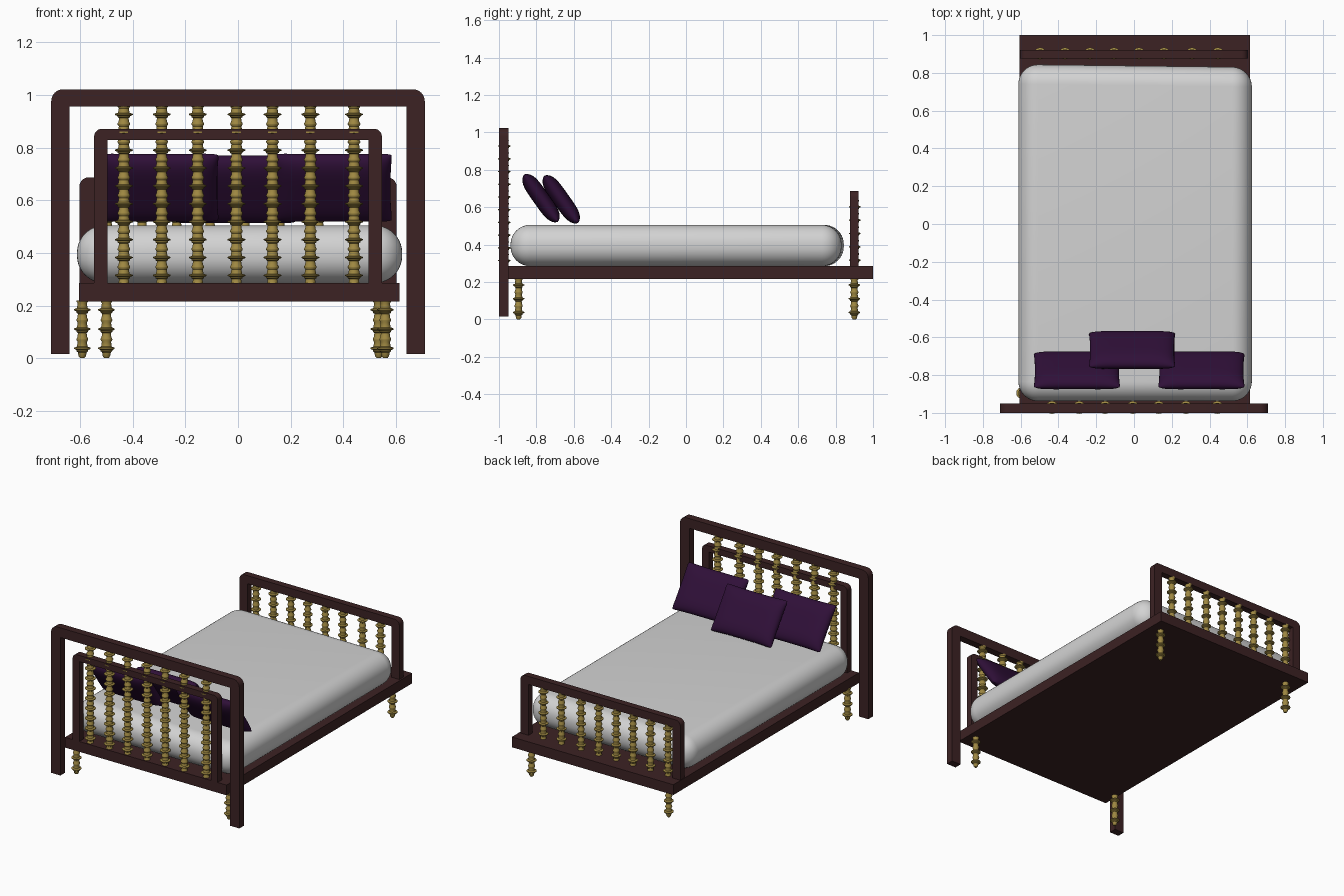
import bpy, bmesh, math
from mathutils import Matrix

if "Cube" in bpy.data.objects:
    bpy.data.objects.remove(bpy.data.objects["Cube"])


def material(name, rgb):
    m = bpy.data.materials.new(name)
    m.diffuse_color = (*rgb, 1)
    m.use_nodes = True
    m.node_tree.nodes["Principled BSDF"].inputs["Base Color"].default_value = m.diffuse_color
    return m


WOOD = material("dark brown wood", (0.045, 0.016, 0.017))
GOLD = material("brass gold", (0.35, 0.25, 0.055))
WHITE = material("mattress white", (0.65, 0.65, 0.65))
PURPLE = material("deep purple", (0.029, 0.005, 0.040))


def finish(bm, name, mat, smooth=True):
    bmesh.ops.recalc_face_normals(bm, faces=bm.faces)
    me = bpy.data.meshes.new(name)
    bm.to_mesh(me)
    bm.free()
    ob = bpy.data.objects.new(name, me)
    bpy.context.collection.objects.link(ob)
    me.materials.append(mat)
    if smooth:
        bpy.ops.object.select_all(action='DESELECT')
        ob.select_set(True)
        bpy.context.view_layer.objects.active = ob
        bpy.ops.object.shade_smooth_by_angle(angle=math.radians(40))
    return ob


def box(x0, x1, y0, y1, z0, z1):
    bm = bmesh.new()
    bmesh.ops.create_cube(bm, size=1, matrix=Matrix.Translation(
        ((x0 + x1) / 2, (y0 + y1) / 2, (z0 + z1) / 2)) @ Matrix.Diagonal((x1 - x0, y1 - y0, z1 - z0, 1)))
    return bm


def arch(name, half, z0, z1, post, rail, y0, y1, r):
    """Upside-down U frame with rounded outer top corners."""
    arc = [(half - r + r * math.cos(a), z1 - r + r * math.sin(a))
           for a in (math.pi / 2 * i / 6 for i in range(7))]
    right = [(half - post, z1 - rail), (half - post, z0), (half, z0)] + arc
    pts = right + [(-x, z) for x, z in reversed(right)]
    bm = bmesh.new()
    f = bm.faces.new([bm.verts.new((x, y0, z)) for x, z in pts])
    ext = bmesh.ops.extrude_face_region(bm, geom=[f])
    bmesh.ops.translate(bm, vec=(0, y1 - y0, 0),
                        verts=[v for v in ext['geom'] if isinstance(v, bmesh.types.BMVert)])
    return finish(bm, name, WOOD)


def turned(name, x, y, z0, z1, units, pointed=False, s=1.0):
    """Lathe-turned rod: each unit is a flared neck, a collar and a wide ring."""
    unit = [(0.00, 0.024), (0.10, 0.020), (0.30, 0.018), (0.36, 0.024), (0.42, 0.024),
            (0.48, 0.034), (0.54, 0.034), (0.60, 0.022), (0.84, 0.019), (0.95, 0.024)]
    h = (z1 - z0) / units
    prof = [(z0 + (i + t) * h, r * s) for i in range(units) for t, r in unit] + [(z1, 0.024 * s)]
    if pointed:
        prof[0] = (z0, 0.008)
        prof[1] = (z0 + 0.1 * h, 0.014)
    n = 16
    bm = bmesh.new()
    rings = [[bm.verts.new((x + r * math.cos(2 * math.pi * k / n), y + r * math.sin(2 * math.pi * k / n), z))
              for k in range(n)] for z, r in prof]
    for a, b in zip(rings, rings[1:]):
        for k in range(n):
            bm.faces.new((a[k], a[(k + 1) % n], b[(k + 1) % n], b[k]))
    bm.faces.new(rings[0])
    bm.faces.new(rings[-1])
    return finish(bm, name, GOLD)


def pillow(name, x, y, z):
    """Puffed cushion, pinched edges, leaning back towards the headboard."""
    n, w, h, t = 28, 0.2325, 0.159, 0.044
    s = [math.sin(math.pi * (i / n - 0.5)) for i in range(n + 1)]
    bm = bmesh.new()
    for side in (-1, 1):
        g = [[bm.verts.new((w * u * (1 - 0.04 * (1 - v ** 4)) * (1 - 0.03 * v ** 12),
                            side * t * math.sqrt(max(0, (1 - u ** 6) * (1 - v ** 4))),
                            h * v * (1 - 0.05 * (1 - u ** 4)) * (1 - 0.04 * u ** 12)))
              for v in s] for u in s]
        for i in range(n):
            for j in range(n):
                bm.faces.new((g[i][j], g[i + 1][j], g[i + 1][j + 1], g[i][j + 1]))
    bmesh.ops.remove_doubles(bm, verts=bm.verts, dist=0.0001)
    bmesh.ops.transform(bm, verts=bm.verts, matrix=Matrix.Translation((x, y, z))
                        @ Matrix.Rotation(math.radians(35.4), 4, 'X'))
    ob = finish(bm, name, PURPLE)
    ob.data.polygons.foreach_set("use_smooth", [True] * len(ob.data.polygons))


# Bed base
finish(box(-0.605, 0.614, -1.0, 1.0, 0.215, 0.285), "bed_base", WOOD, False)

# Headboard: outer arch on the floor, inner arch on the base
arch("headboard_outer_frame", 0.71, 0.015, 1.022, 0.07, 0.066, -1.0, -0.95, 0.045)
arch("headboard_inner_frame", 0.547, 0.28, 0.872, 0.05, 0.042, -1.0, -0.955, 0.03)
for i, x in enumerate((-0.434, -0.29, -0.153, -0.006, 0.131, 0.275, 0.441)):
    turned(f"headboard_spindle_{i + 1}", x, -0.971, 0.28, 0.96, 10)

# Footboard
arch("footboard_frame", 0.603, 0.28, 0.687, 0.06, 0.055, 0.877, 0.922, 0.035)
for i, x in enumerate((-0.497, -0.365, -0.233, -0.106, 0.026, 0.159, 0.307, 0.444)):
    turned(f"footboard_spindle_{i + 1}", x, 0.903, 0.28, 0.637, 5, s=0.92)

# Turned legs
for name, x, y in (("front_left_leg", -0.592, -0.895), ("front_right_leg", 0.56, -0.895),
                   ("back_left_leg", -0.5, 0.9), ("back_right_leg", 0.535, 0.9)):
    turned(name, x, y, 0.0, 0.22, 3, pointed=True, s=0.92)

# Mattress: rounded block with a slightly skewed foot end
bm = box(-0.612, 0.624, -0.938, 0.845, 0.285, 0.505)
bmesh.ops.bevel(bm, geom=bm.edges[:], offset=0.104, segments=10, profile=0.5, affect='EDGES')
for v in bm.verts:
    if v.co.y > 0:
        v.co.y -= 0.015 * (v.co.x + 0.612) / 1.236
finish(bm, "mattress", WHITE)

# Pillows
pillow("left_pillow", -0.302, -0.775, 0.648)
pillow("right_pillow", 0.357, -0.775, 0.648)
pillow("middle_pillow", -0.01, -0.667, 0.642)
